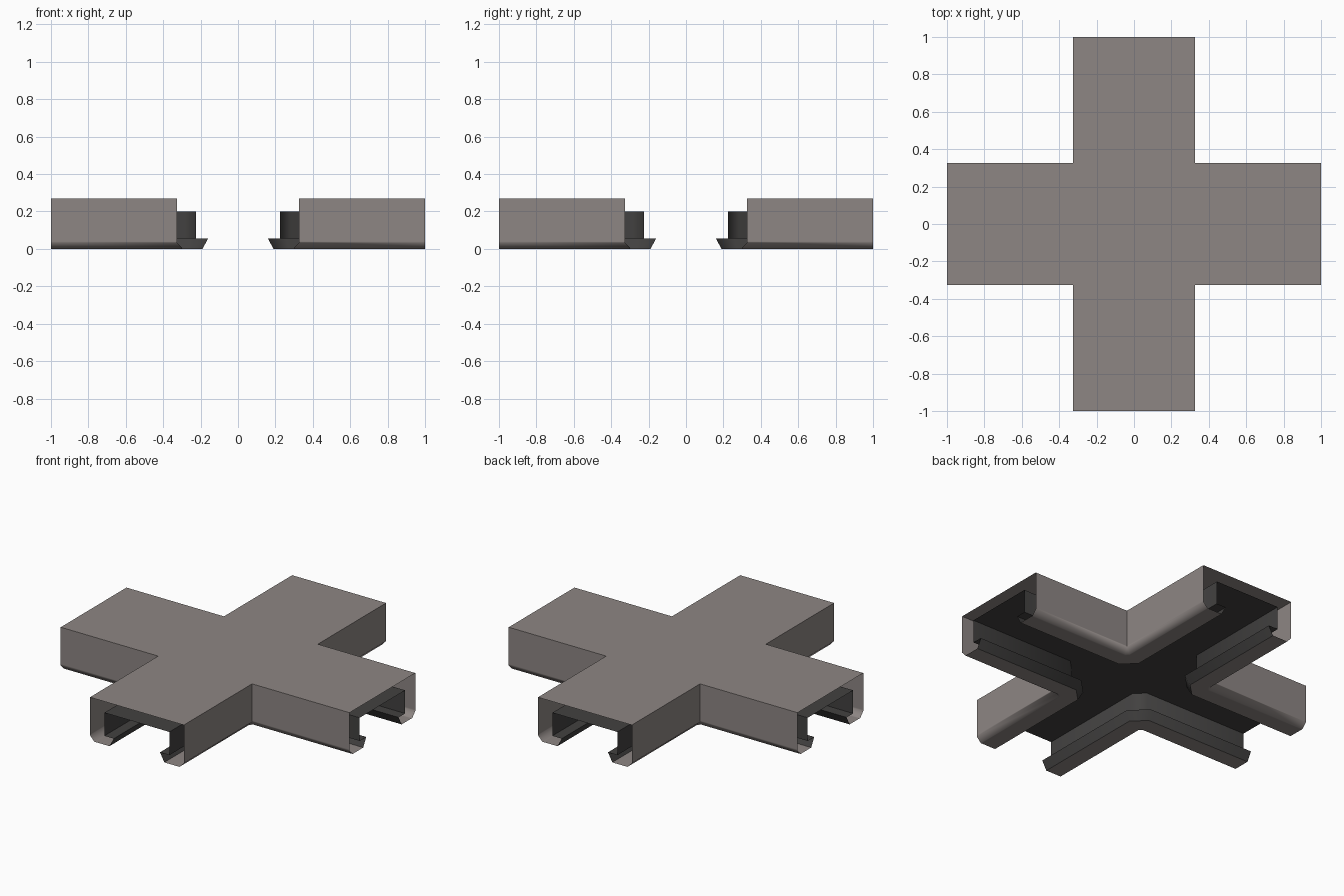
import bpy, bmesh, math
from mathutils import Matrix, Vector

if "Cube" in bpy.data.objects:
    bpy.data.objects.remove(bpy.data.objects["Cube"])

W = 0.325          # outer half width of each arm
CHAMFER = 2 - math.sqrt(2)

def material(name, rgb):
    m = bpy.data.materials.new(name)
    m.diffuse_color = (*rgb, 1)
    m.use_nodes = True
    m.node_tree.nodes["Principled BSDF"].inputs["Base Color"].default_value = m.diffuse_color
    return m

grey = material("warm grey", (0.27, 0.24, 0.23))
dark = material("dark grey", (0.055, 0.053, 0.052))

# Hollow wall profile: (distance from arm centre, height), outside to inside
profile = [(W, 0.27), (W, 0.04), (W, 0.032), (0.295, 0.0), (0.287, 0.0),
           (0.19, 0.0), (0.16, 0.055), (0.225, 0.055), (0.225, 0.2)]
FIRST_DARK = 5     # the lip and everything inside it is dark

def corner_path(u, z, quarter):
    """Path around one inner corner of the cross, cut at 45 degrees."""
    c = CHAMFER * (W - u)
    pts = [(1, u), (u + c, u), (u, u + c), (u, 1)]
    turn = Matrix.Rotation(quarter * math.pi / 2, 3, 'Z')
    return [turn @ Vector((x, y, z)) for x, y in pts]

bm = bmesh.new()

def add_face(points, slot):
    f = bm.faces.new([bm.verts.new(p) for p in points])
    f.material_index = slot

# Four folded corner walls with inward lips
for q in range(4):
    rings = [corner_path(u, z, q) for u, z in profile]
    for i in range(len(rings) - 1):
        a, b = rings[i], rings[i + 1]
        for k in range(3):
            if (a[k] - a[k + 1]).length < 1e-5 and (b[k] - b[k + 1]).length < 1e-5:
                continue
            quad = [a[k], b[k], b[k + 1], a[k + 1]]
            pts = [p for j, p in enumerate(quad) if (p - quad[j - 1]).length > 1e-5]
            add_face(pts, 1 if i >= FIRST_DARK else 0)

# Cross-shaped top skin and inner ceiling
top, ceiling = [], []
for q in range(4):
    p = corner_path(W, 0.27, q)
    top += [p[0], p[1], p[3]]
    ceiling += corner_path(0.225, 0.2, q)
add_face(top, 0)
add_face(ceiling[::-1], 1)

bmesh.ops.remove_doubles(bm, verts=bm.verts, dist=1e-4)
mesh = bpy.data.meshes.new("cross_channel")
bm.to_mesh(mesh)
bm.free()
mesh.materials.append(grey)
mesh.materials.append(dark)
obj = bpy.data.objects.new("cross_channel", mesh)
bpy.context.collection.objects.link(obj)
bpy.context.view_layer.objects.active = obj
obj.select_set(True)
bpy.ops.object.shade_smooth_by_angle(angle=math.radians(50))
